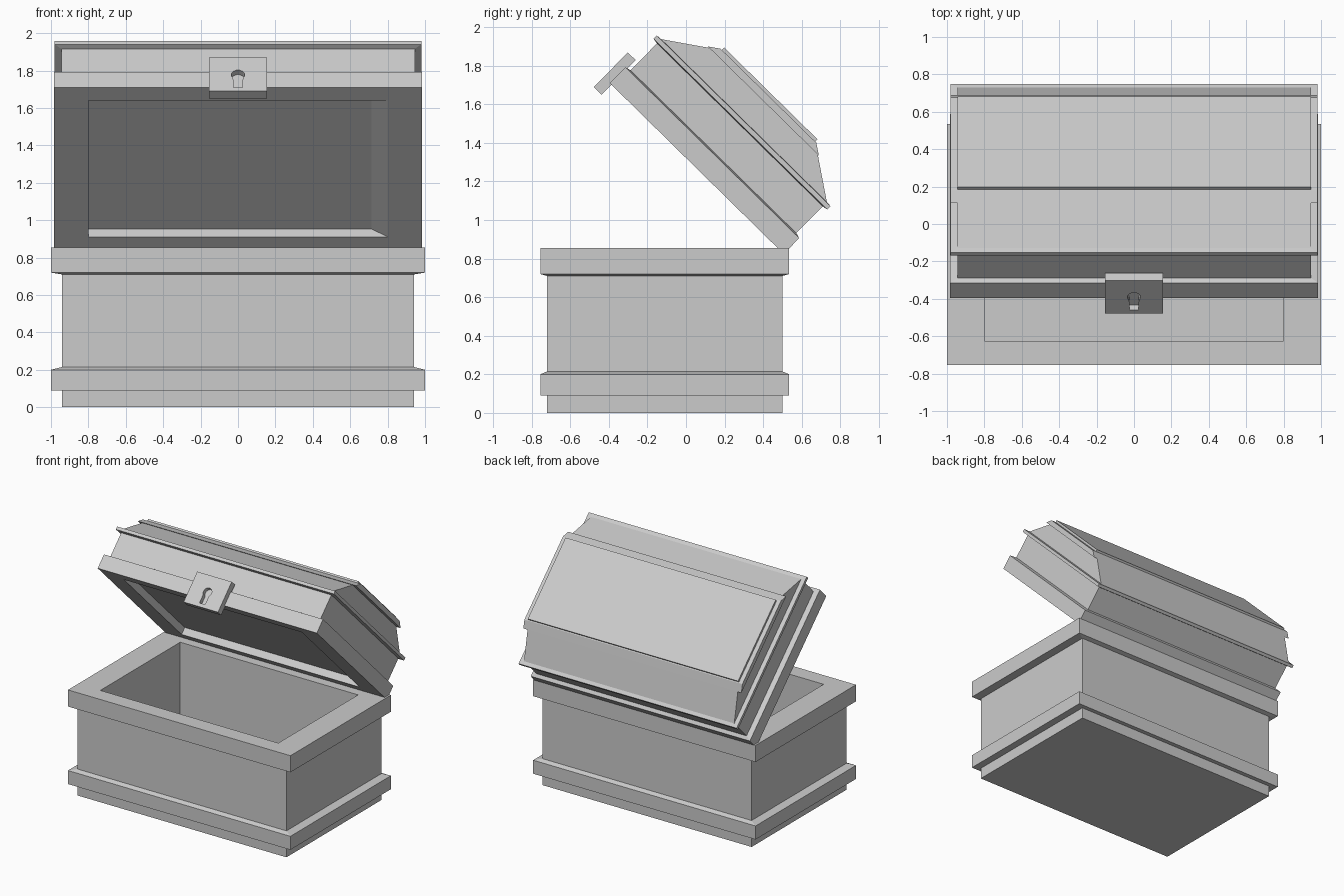
import bpy, bmesh, math
from mathutils import Matrix

if "Cube" in bpy.data.objects:
    bpy.data.objects.remove(bpy.data.objects["Cube"])

# Lid frame: x across, y from front to hinge, z up out of the closed lid
LID = Matrix.Translation((0, -0.395, 1.71)) @ Matrix.Rotation(math.radians(-44.5), 4, 'X')


def add_object(name, bm, matrix):
    bmesh.ops.recalc_face_normals(bm, faces=bm.faces)
    mesh = bpy.data.meshes.new(name)
    bm.to_mesh(mesh)
    bm.free()
    obj = bpy.data.objects.new(name, mesh)
    obj.matrix_world = matrix
    bpy.context.collection.objects.link(obj)
    return obj


def loft(name, rings, matrix=Matrix()):
    """Skin a closed solid through rectangles (x0, x1, y0, y1, z)."""
    bm = bmesh.new()
    loops = [[bm.verts.new(p) for p in ((x0, y0, z), (x1, y0, z), (x1, y1, z), (x0, y1, z))]
             for x0, x1, y0, y1, z in rings]
    for a, b in zip(loops, loops[1:]):
        for i in range(4):
            j = (i + 1) % 4
            bm.faces.new((a[i], a[j], b[j], b[i]))
    bm.faces.new(loops[0])
    bm.faces.new(loops[-1])
    return add_object(name, bm, matrix)


# Base: stepped outside, rim, then down into the cavity
body = (-0.94, 0.94, -0.72, 0.50)
band = (-1.0, 1.0, -0.755, 0.535)
cavity = (-0.80, 0.80, -0.625, 0.40)
loft("chest_base", [body + (0,), body + (0.09,), band + (0.09,), band + (0.20,),
                    body + (0.215,), body + (0.71,), band + (0.72,), band + (0.855,),
                    cavity + (0.855,), cavity + (0.12,)])

# Lid: recess underneath, rim, wall, thin band, sloped top, trim and raised panel
rim = (-0.985, 0.985, 0, 1.264)
wall = (-0.945, 0.945, 0.03, 1.235)
trim = (-0.98, 0.98, 0, 1.264)
top = (-0.945, 0.945, 0.293, 0.972)
loft("lid", [(-0.80, 0.715, 0.10, 1.14, 0.058), (-0.80, 0.80, 0.10, 1.14, 0),
             rim + (0,), rim + (0.115,), wall + (0.123,), wall + (0.318,),
             trim + (0.323,), trim + (0.347,), wall + (0.349,),
             (-0.945, 0.945, 0.24, 1.028, 0.492), (-0.98, 0.98, 0.229, 1.036, 0.492),
             (-0.98, 0.98, 0.285, 0.98, 0.53), top + (0.53,), top + (0.547,)], LID)

# Lock plate
lock = loft("lock_plate", [(-0.155, 0.155, -0.045, 0.012, -0.073),
                           (-0.155, 0.155, -0.045, 0.012, 0.179)], LID)

# Keyhole cutter: round head with a straight slot below
bm = bmesh.new()
outline = [(0.036 * math.cos(math.radians(a)), 0.05 + 0.036 * math.sin(math.radians(a)))
           for a in range(-45, 226, 30)]
outline += [(-0.025, -0.045), (0.025, -0.045)]
face = bm.faces.new([bm.verts.new((x, -0.06, z)) for x, z in outline])
new = bmesh.ops.extrude_face_region(bm, geom=[face])["geom"]
bmesh.ops.translate(bm, vec=(0, 0.05, 0), verts=[v for v in new if isinstance(v, bmesh.types.BMVert)])
cutter = add_object("keyhole_cutter", bm, LID)
cutter.hide_render = True
cutter.hide_set(True)
cut = lock.modifiers.new("keyhole", 'BOOLEAN')
cut.operation = 'DIFFERENCE'
cut.solver = 'EXACT'
cut.object = cutter
